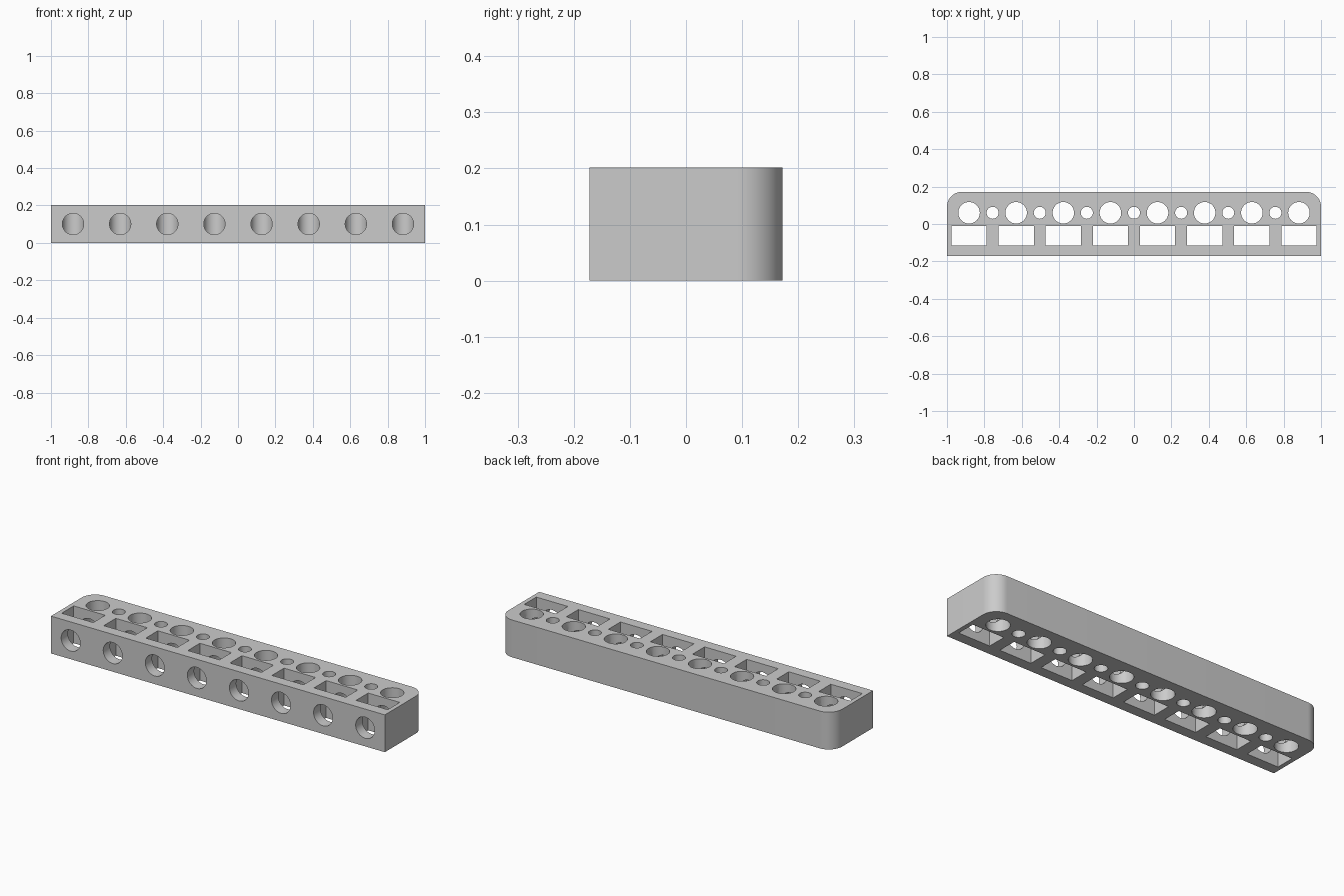
import bpy
import bmesh
from math import cos, sin, pi, radians
from mathutils import Matrix, Vector

cube = bpy.data.objects.get("Cube")
if cube:
    bpy.data.objects.remove(cube, do_unlink=True)

HEIGHT, HALF_DEPTH, CORNER = 0.202, 0.172, 0.08
COUNT, PITCH = 8, 0.252
HOLE_Y, HOLE_R, PIN_R = 0.06, 0.0575, 0.032
POCKET_Y, POCKET_SIZE = -0.0625, (0.189, 0.103, 1)

grey = bpy.data.materials.new("light grey")
grey.use_nodes = True
grey.diffuse_color = (0.6, 0.6, 0.6, 1)
grey.node_tree.nodes["Principled BSDF"].inputs["Base Color"].default_value = grey.diffuse_color


def make_object(name, bm):
    bmesh.ops.recalc_face_normals(bm, faces=bm.faces)
    mesh = bpy.data.meshes.new(name)
    bm.to_mesh(mesh)
    bm.free()
    mesh.materials.append(grey)
    obj = bpy.data.objects.new(name, mesh)
    bpy.context.collection.objects.link(obj)
    return obj


def row(n):
    return [(i - (n - 1) / 2) * PITCH for i in range(n)]


def add_cylinder(bm, matrix, radius, depth):
    bmesh.ops.create_cone(bm, cap_ends=True, segments=48, radius1=radius,
                          radius2=radius, depth=depth, matrix=matrix)


# Bar: square front corners, rounded back corners
bm = bmesh.new()
arc = [(1 - CORNER + CORNER * cos(a), HALF_DEPTH - CORNER + CORNER * sin(a))
       for a in (pi / 2 * i / 16 for i in range(17))]
right = [(1, -HALF_DEPTH)] + arc
outline = right + [(-x, y) for x, y in reversed(right)]
base = bm.faces.new([bm.verts.new((x, y, 0)) for x, y in outline])
top = bmesh.ops.extrude_face_region(bm, geom=[base])
bmesh.ops.translate(bm, vec=(0, 0, HEIGHT),
                    verts=[v for v in top["geom"] if isinstance(v, bmesh.types.BMVert)])
bar = make_object("rack_bar", bm)

# Upright holes: large ones with small ones between
bm = bmesh.new()
for count, radius in ((COUNT, HOLE_R), (COUNT - 1, PIN_R)):
    for x in row(count):
        add_cylinder(bm, Matrix.Translation((x, HOLE_Y, HEIGHT / 2)), radius, 1)
upright_cutter = make_object("upright_hole_cutter", bm)

# Rectangular through pockets
bm = bmesh.new()
for x in row(COUNT):
    bmesh.ops.create_cube(bm, size=1, matrix=Matrix.Translation((x, POCKET_Y, HEIGHT / 2))
                          @ Matrix.Diagonal(Vector(POCKET_SIZE)).to_4x4())
pocket_cutter = make_object("pocket_cutter", bm)

# Front bores running into the large upright holes
bm = bmesh.new()
for x in row(COUNT):
    add_cylinder(bm, Matrix.Translation((x, HOLE_Y - 0.2, HEIGHT / 2))
                 @ Matrix.Rotation(pi / 2, 4, 'X'), HOLE_R - 0.0005, 0.4)
bore_cutter = make_object("front_bore_cutter", bm)

# Cut everything, then bake the result and drop the cutters
cutters = (upright_cutter, pocket_cutter, bore_cutter)
for cutter in cutters:
    cutter.hide_render = True
    mod = bar.modifiers.new(cutter.name, 'BOOLEAN')
    mod.operation = 'DIFFERENCE'
    mod.solver = 'EXACT'
    mod.object = cutter
deps = bpy.context.evaluated_depsgraph_get()
cut_mesh = bpy.data.meshes.new_from_object(bar.evaluated_get(deps))
bar.modifiers.clear()
bar.data = cut_mesh
for cutter in cutters:
    bpy.data.objects.remove(cutter, do_unlink=True)

bpy.ops.object.select_all(action='DESELECT')
bar.select_set(True)
bpy.context.view_layer.objects.active = bar
bpy.ops.object.shade_smooth_by_angle(angle=radians(30))
